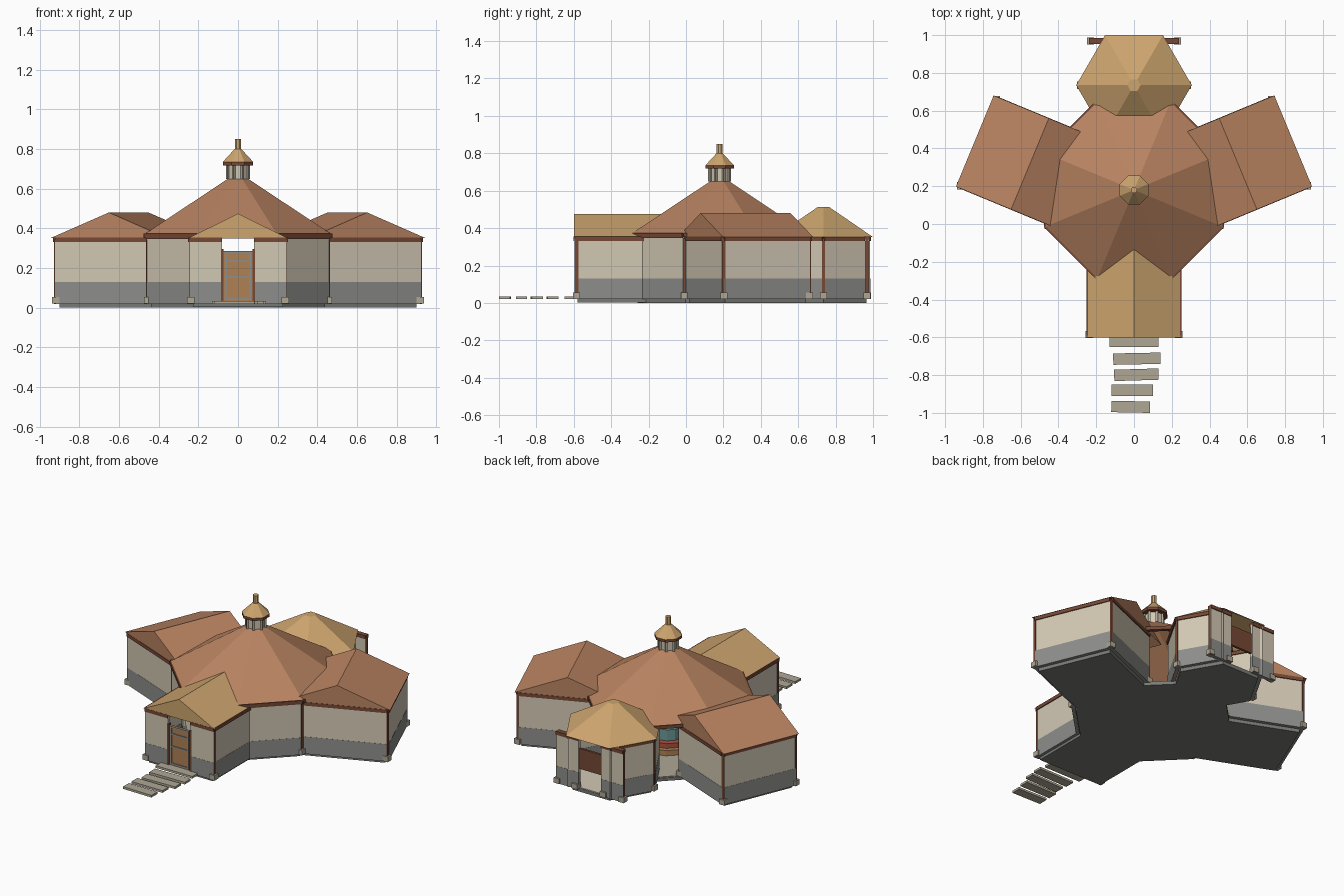
import bpy, bmesh, math
from mathutils import Vector

if "Cube" in bpy.data.objects:
    bpy.data.objects.remove(bpy.data.objects["Cube"])


def mat(name, r, g, b):
    m = bpy.data.materials.new(name)
    m.diffuse_color = (r ** 2.2, g ** 2.2, b ** 2.2, 1)
    m.use_nodes = True
    m.node_tree.nodes["Principled BSDF"].inputs["Base Color"].default_value = m.diffuse_color
    return m


TILE = mat("terracotta", .72, .51, .38)
GOLD = mat("ochre_tile", .80, .64, .43)
CREAM = mat("plaster", .82, .78, .70)
GREY = mat("plinth_grey", .55, .55, .54)
DARK = mat("base_grey", .47, .47, .46)
TRIM = mat("brown_trim", .46, .29, .22)
STONE = mat("stone", .68, .65, .58)
WOOD = mat("door_wood", .68, .50, .33)
RED = mat("red_cushion", .66, .32, .25)
TEAL = mat("teal_shelf", .42, .58, .58)


def mesh(name, verts, faces, m):
    bm = bmesh.new()
    vs = [bm.verts.new(v) for v in verts]
    for f in faces:
        bm.faces.new([vs[i] for i in f])
    bmesh.ops.recalc_face_normals(bm, faces=bm.faces)
    me = bpy.data.meshes.new(name)
    bm.to_mesh(me)
    bm.free()
    me.materials.append(m)
    ob = bpy.data.objects.new(name, me)
    bpy.context.collection.objects.link(ob)
    return ob


def loft(name, low, high, z0, z1, m, bottom=True):
    """Surface between two outlines with equal point counts."""
    n = len(low)
    verts = [(x, y, z0) for x, y in low] + [(x, y, z1) for x, y in high]
    faces = [(i, (i + 1) % n, n + (i + 1) % n, n + i) for i in range(n)]
    faces.append(range(n, 2 * n))
    if bottom:
        faces.append(range(n))
    return mesh(name, verts, faces, m)


def prism(name, pts, z0, z1, m):
    return loft(name, pts, pts, z0, z1, m)


def ngon(n, r, cx, cy, start):
    return [(cx + r * math.cos(start + i * math.tau / n),
             cy + r * math.sin(start + i * math.tau / n)) for i in range(n)]


def rect(x0, x1, y0, y1):
    return [(x0, y0), (x1, y0), (x1, y1), (x0, y1)]


def bar(name, p, q, t, z0, z1, m):
    """Upright slab of thickness t between two plan points."""
    p, q = Vector(p), Vector(q)
    d = (q - p).normalized()
    n = Vector((-d.y, d.x)) * t / 2
    return prism(name, [p - n, q - n, q + n, p + n], z0, z1, m)


def wall(name, p, q, top=.34):
    bar(name + "_plinth", p, q, .022, .02, .13, GREY)
    bar(name + "_plaster", p, q, .02, .13, top, CREAM)
    bar(name + "_beam", p, q, .032, top - .008, top + .014, TRIM)


def post(name, p, top=.345):
    x, y = p
    prism(name, rect(x - .009, x + .009, y - .009, y + .009), .05, top, TRIM)
    prism(name + "_foot", rect(x - .019, x + .019, y - .019, y + .019), .022, .055, STONE)


def gable(name, origin, ang, length, half, z0, z1, m):
    """Gabled roof; the ridge runs along the local v direction."""
    c, s = math.cos(ang), math.sin(ang)
    o = Vector(origin)
    P = lambda u, v, z: (o.x + u * c - v * s, o.y + u * s + v * c, z)
    h = length / 2
    verts = [P(u, v, z) for v in (-h, h) for u, z in ((-half, z0), (0, z1), (half, z0))]
    return mesh(name, verts, [(0, 1, 4, 3), (1, 2, 5, 4), (0, 1, 2), (3, 4, 5)], m)


# main octagonal hall
CY, E = .18, math.pi / 8
octo = lambda r: ngon(8, r, 0, CY, E)
prism("hall_base", octo(.475), 0, .02, DARK)
prism("hall_floor", octo(.47), .02, .026, STONE)
loft("hall_roof", octo(.515), octo(.055), .368, .65, TILE, bottom=False)
corners = octo(.492)
for i in range(8):
    bar("hall_eave_beam", octo(.503)[i], octo(.503)[(i + 1) % 8], .022, .352, .374, TRIM)
for i in (4, 6):
    wall("hall_wall", corners[i], corners[i + 1], .355)
for i in (4, 7):
    post("hall_post", corners[i])

# cupola and finial on top
cup = lambda r: ngon(8, r, 0, CY, E)
prism("cupola_drum", cup(.052), .64, .72, CREAM)
for p in cup(.057):
    prism("cupola_post", ngon(4, .009, *p, 0), .648, .72, STONE)
prism("cupola_eave", cup(.083), .718, .735, TRIM)
loft("cupola_roof", cup(.083), cup(.018), .735, .80, GOLD)
prism("finial", cup(.017), .79, .85, GOLD)

# two side wings turned 22.5 degrees
for s in (-1, 1):
    def W(u, v):
        c, k = math.cos(E), math.sin(E)
        return (s * (u * c - v * k), CY + u * k + v * c)
    side = "right" if s > 0 else "left"
    a, b, c, d = W(.34, -.33), W(.856, -.33), W(.856, .164), W(.39, .164)
    prism(side + "_wing_base", [W(.3, -.318), W(.842, -.318), W(.842, .15), W(.3, .15)], 0, .024, DARK)
    wall(side + "_wing_front", a, b)
    wall(side + "_wing_end", b, c)
    wall(side + "_wing_back", c, d)
    for p in (b, c, d):
        post(side + "_wing_post", p)
    gable(side + "_wing_roof", W(.562, -.083), E if s > 0 else math.pi - E,
          .522, .316, .352, .48, TILE)

# front porch with door
prism("porch_base", rect(-.228, .228, -.58, -.2), .003, .024, DARK)
for s in (-1, 1):
    wall("porch_side", (s * .235, -.59), (s * .235, -.225))
    wall("porch_front", (s * .08, -.585), (s * .245, -.585))
    post("porch_post", (s * .237, -.585))
gable("porch_roof", (0, -.36), 0, .48, .252, .35, .475, GOLD)
prism("door", rect(-.082, .082, -.59, -.577), .025, .285, WOOD)
for z in (.04, .15, .23, .275):
    prism("door_rail", rect(-.065, .065, -.595, -.588), z, z + .01, GREY)
for x in (-.065, .055):
    prism("door_stile", rect(x, x + .01, -.595, -.588), .04, .28, GREY)
for s in (-1, 1):
    bar("door_jamb", (s * .08, -.597), (s * .08, -.573), .012, .025, .295, TRIM)

# rear hexagonal pavilion
hexa = lambda r: ngon(6, r, 0, .735, 0)
prism("pavilion_base", hexa(.265), 0, .022, DARK)
prism("pavilion_floor", hexa(.262), .022, .027, CREAM)
loft("pavilion_roof", hexa(.306), hexa(.035), .352, .513, GOLD, bottom=False)
h = hexa(.283)
for i, j in ((0, 1), (2, 3), (3, 4), (5, 0)):
    wall("pavilion_wall", h[i], h[j])
for i in (0, 3):
    post("pavilion_post", h[i])
for s in (-1, 1):
    wall("pavilion_back", (s * .08, .968), (s * .237, .968))
    post("pavilion_back_post", (s * .23, .968))
    prism("pavilion_back_foot", rect(s * .1 - .02, s * .1 + .02, .95, .99), .022, .055, STONE)
prism("hanging_board", rect(-.08, .08, .955, .97), .15, .28, TRIM)

# furniture inside the hall
prism("round_bench", ngon(12, .16, 0, CY, 0), .026, .06, WOOD)
prism("bench_cushion", ngon(12, .13, 0, CY, 0), .06, .09, RED)
prism("round_shelf", ngon(12, .09, 0, CY, 0), .09, .16, TEAL)

# stepping stones to the door
for i, (x0, x1, y, t) in enumerate([(-.13, .13, -.62, 0), (-.11, .14, -.713, .02),
                                    (-.105, .13, -.798, .03), (-.12, .10, -.88, 0),
                                    (-.12, .085, -.968, -.02)]):
    dy = math.tan(t) * (x1 - x0) / 2
    bar("step_stone_%d" % (i + 1), (x0, y - dy), (x1, y + dy), .06, .02, .034, STONE)
